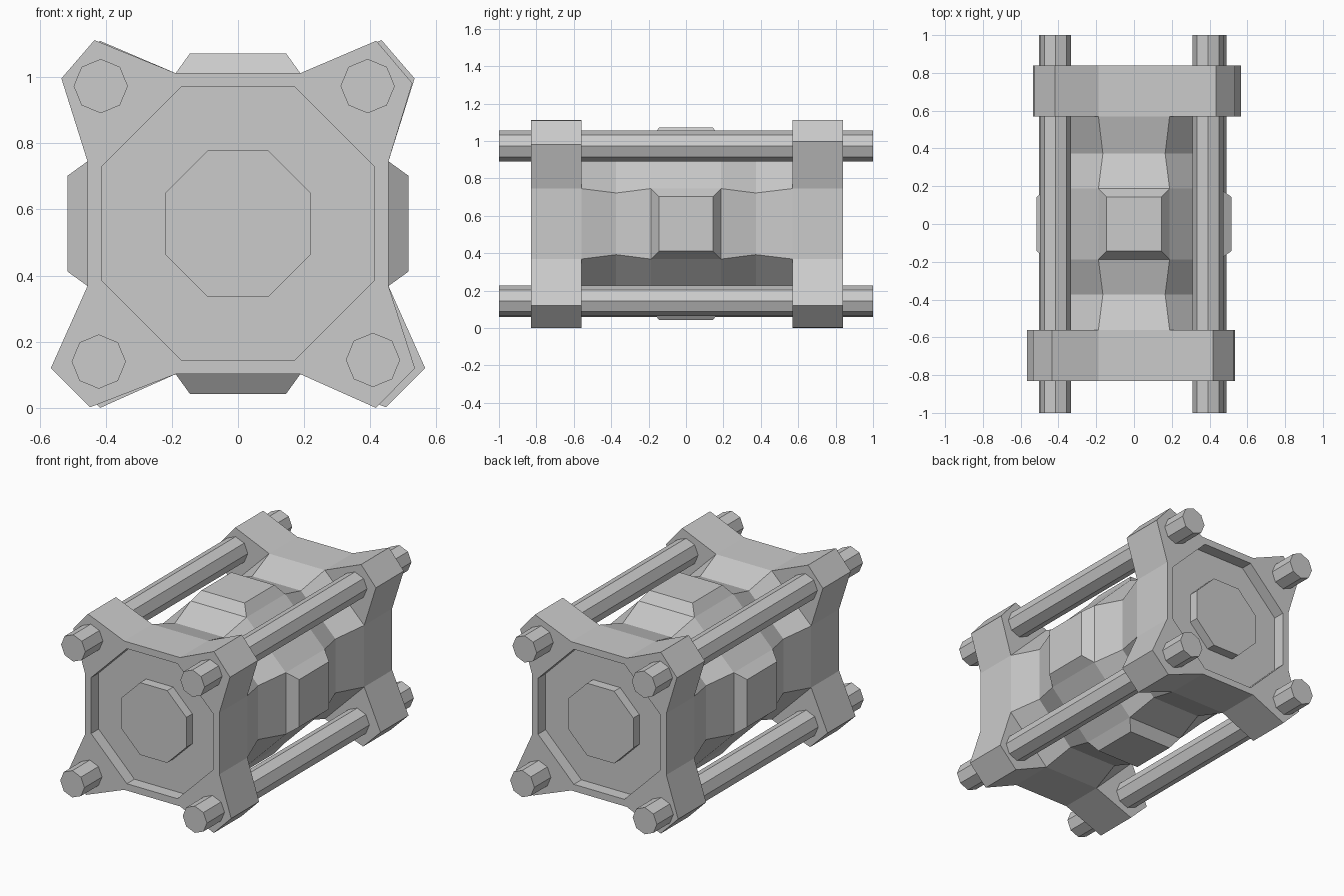
import bpy, bmesh, math
from mathutils import Vector

if "Cube" in bpy.data.objects:
    bpy.data.objects.remove(bpy.data.objects["Cube"])

ZC = 0.557  # height of the long axis

# Octagonal housing: (y, apothem) rings running from the front boss to the back boss
rings = [(-0.815, 0.221), (-0.757, 0.221), (-0.757, 0.413), (-0.83, 0.413),
         (-0.83, 0.455), (-0.56, 0.455), (-0.373, 0.398), (-0.187, 0.455),
         (0.187, 0.455), (0.373, 0.398), (0.57, 0.455), (0.84, 0.455),
         (0.84, 0.413), (0.767, 0.413), (0.767, 0.221), (0.825, 0.221)]
FRONT_FLANGE, PAD_BAND, BACK_FLANGE = 4, 7, 10

bm = bmesh.new()
loops = []
for y, a in rings:
    r = a / math.cos(math.pi / 8)
    loops.append([bm.verts.new((r * math.cos((k - 0.5) * math.pi / 4), y,
                                ZC + r * math.sin((k - 0.5) * math.pi / 4)))
                  for k in range(8)])
bands = []
for a, b in zip(loops, loops[1:]):
    bands.append([bm.faces.new((a[k], a[(k + 1) % 8], b[(k + 1) % 8], b[k]))
                  for k in range(8)])
bm.faces.new(loops[0])
bm.faces.new(loops[-1])


def extrude(face):
    return bmesh.ops.extrude_discrete_faces(bm, faces=[face])["faces"][0]


# Sloped pads on the four straight sides of the middle band
for k in (0, 2, 4, 6):
    f = extrude(bands[PAD_BAND][k])
    c = f.calc_center_median()
    out = Vector((c.x, 0, c.z - ZC)).normalized()
    for v in f.verts:
        v.co = c + (v.co - c) * 0.77 + out * 0.06

# Corner lugs of each flange: (side x, vertical) -> tip near top/bottom, tip near the side
lugs = {(1, 1): ((0.418, 1.11), (0.527, 0.982)),
        (-1, 1): ((-0.434, 1.112), (-0.534, 0.996)),
        (-1, -1): ((-0.447, 0.002), (-0.566, 0.12)),
        (1, -1): ((0.417, 0.0), (0.535, 0.12))}
for band, turn in ((FRONT_FLANGE, 1), (BACK_FLANGE, -1)):
    for k in (1, 3, 5, 7):
        f = extrude(bands[band][k])
        c = f.calc_center_median()
        tips = lugs[(turn if c.x > 0 else -turn, 1 if c.z > ZC else -1)]
        for v in f.verts:
            x, z = tips[0 if abs(v.co.x) < abs(v.co.z - ZC) else 1]
            v.co.x, v.co.z = x * turn, z

bmesh.ops.recalc_face_normals(bm, faces=bm.faces)
mesh = bpy.data.meshes.new("housing")
bm.to_mesh(mesh)
bm.free()
bpy.context.collection.objects.link(bpy.data.objects.new("housing", mesh))

# Four long octagonal tie rods through the lugs
for name, x, z in (("upper_left", -0.415, 0.973), ("upper_right", 0.392, 0.973),
                   ("lower_left", -0.421, 0.14), ("lower_right", 0.408, 0.145)):
    bpy.ops.mesh.primitive_cylinder_add(vertices=8, radius=0.082, depth=2,
                                        location=(x, 0, z),
                                        rotation=(math.pi / 2, 0, 0))
    bpy.context.object.name = name + "_tie_rod"
